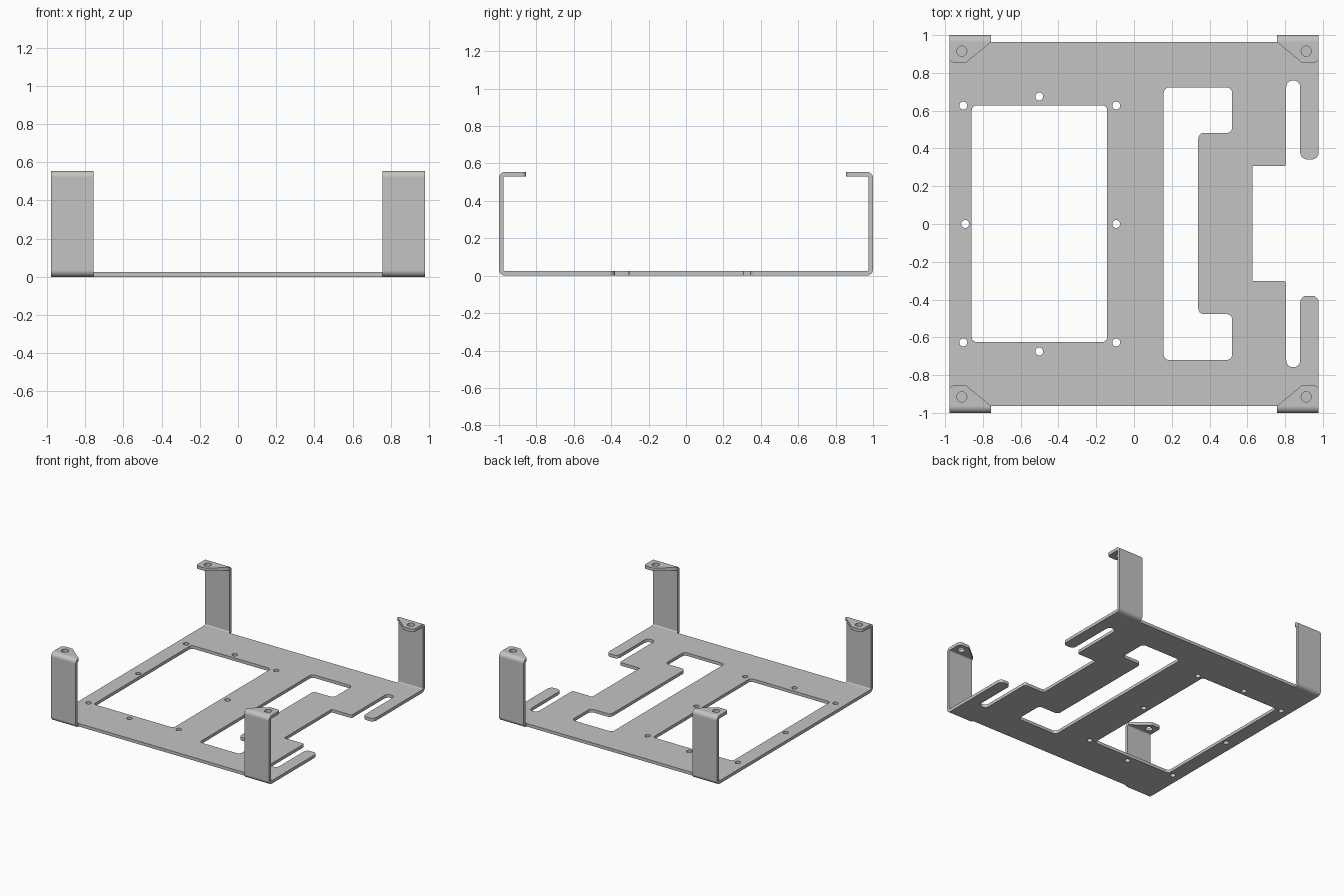
import bpy, bmesh, math
from mathutils import Matrix, Vector

cube = bpy.data.objects.get("Cube")
if cube:
    bpy.data.objects.remove(cube)

T = 0.025            # sheet thickness
HW = 0.978           # half width of the tray
EDGE = 0.963         # where the bends begin
TOP = 0.555          # overall height
INNER = 0.757        # inner side of each leg

steel = bpy.data.materials.new("grey steel")
steel.use_nodes = True
grey = (0.55, 0.55, 0.55, 1)
steel.diffuse_color = grey
steel.node_tree.nodes["Principled BSDF"].inputs["Base Color"].default_value = grey


def rounded(corners, radius=0.0, steps=6):
    """Closed loop; a corner may carry its own fillet radius as third value."""
    pts = []
    n = len(corners)
    for i, c in enumerate(corners):
        p = Vector(c[:2])
        r = c[2] if len(c) > 2 else radius
        if r == 0:
            pts.append(p)
            continue
        a = (Vector(corners[i - 1][:2]) - p).normalized()
        b = (Vector(corners[(i + 1) % n][:2]) - p).normalized()
        half = a.angle(b) / 2
        centre = p + (a + b).normalized() * (r / math.sin(half))
        start = p + a * (r / math.tan(half)) - centre
        end = p + b * (r / math.tan(half)) - centre
        sweep = start.angle_signed(end)
        for k in range(steps + 1):
            t = -sweep * k / steps
            pts.append(centre + Matrix.Rotation(t, 2) @ start)
    return pts


def circle(x, y, r, n=20):
    return [Vector((x + r * math.cos(math.tau * k / n), y + r * math.sin(math.tau * k / n)))
            for k in range(n)]


def sheet(name, loops, depth, matrix):
    """Fill loops (outline first, then holes), extrude, and place."""
    bm = bmesh.new()
    for loop in loops:
        vs = [bm.verts.new((p.x, p.y, 0)) for p in loop]
        for i, v in enumerate(vs):
            bm.edges.new((vs[i - 1], v))
    bmesh.ops.triangle_fill(bm, use_beauty=True, use_dissolve=False, edges=bm.edges[:])
    ext = bmesh.ops.extrude_face_region(bm, geom=bm.faces[:], use_keep_orig=True)
    moved = [g for g in ext["geom"] if isinstance(g, bmesh.types.BMVert)]
    bmesh.ops.translate(bm, vec=(0, 0, depth), verts=moved)
    bm.transform(matrix)
    bmesh.ops.recalc_face_normals(bm, faces=bm.faces[:])
    mesh = bpy.data.meshes.new(name)
    bm.to_mesh(mesh)
    bm.free()
    mesh.materials.append(steel)
    ob = bpy.data.objects.new(name, mesh)
    bpy.context.collection.objects.link(ob)
    bpy.ops.object.select_all(action="DESELECT")
    ob.select_set(True)
    bpy.context.view_layer.objects.active = ob
    bpy.ops.object.shade_smooth_by_angle(angle=math.radians(35))
    ob.modifiers.new("flat normals", "WEIGHTED_NORMAL").keep_sharp = True


# Base plate outline with the slotted fingers on the left side
SL, SR, R = 0.806, 0.88, 0.035
outline = rounded([
    (-HW, -EDGE), (HW, -EDGE),
    (HW, -0.38, 0.036), (SR, -0.38, 0.036), (SR, -0.758, R), (SL, -0.758, R),
    (SL, -0.302, 0.015), (0.627, -0.302), (0.627, 0.306), (SL, 0.306, 0.015),
    (SL, 0.76, R), (SR, 0.76, R), (SR, 0.342, 0.036), (HW, 0.342, 0.036),
    (HW, EDGE), (-HW, EDGE)])

# Large openings
window = rounded([(-0.859, -0.625), (-0.142, -0.625), (-0.142, 0.628), (-0.859, 0.628)], 0.025)
channel = rounded([(0.157, -0.72), (0.52, -0.72), (0.52, -0.477), (0.34, -0.477),
                   (0.34, 0.482), (0.52, 0.482), (0.52, 0.723), (0.157, 0.723)], 0.03)

# Screw holes around the window
spots = [(-0.894, 0), (-0.094, 0)]
for s in (1, -1):
    spots += [(-0.904, s * 0.627), (-0.502, s * 0.675), (-0.094, s * 0.627)]
holes = [circle(x, y, 0.021) for x, y in spots]
sheet("base_plate", [outline, window, channel] + holes, T, Matrix())

# Bent leg profile in y-z, and the chamfered mounting tab
RO, RI = 0.034, 0.009
leg = rounded([(EDGE, 0), (1, 0, RO), (1, TOP, RO), (EDGE, TOP), (EDGE, TOP - T),
               (1 - T, TOP - T, RI), (1 - T, T, RI), (EDGE, T)])
tab = rounded([(INNER, EDGE), (HW, EDGE), (HW, 0.855, 0.025), (0.888, 0.855, 0.02)])
tab_hole = circle(0.912, 0.915, 0.027)

yz_to_world = Matrix(((0, 0, 1, INNER), (1, 0, 0, 0), (0, 1, 0, 0), (0, 0, 0, 1)))
for sx, side in ((1, "left"), (-1, "right")):
    for sy, end in ((1, "back"), (-1, "front")):
        mirror = Matrix.Diagonal((sx, sy, 1, 1))
        sheet(f"{end}_{side}_leg", [leg], HW - INNER, mirror @ yz_to_world)
        sheet(f"{end}_{side}_tab", [tab, tab_hole], T,
              mirror @ Matrix.Translation((0, 0, TOP - T)))
